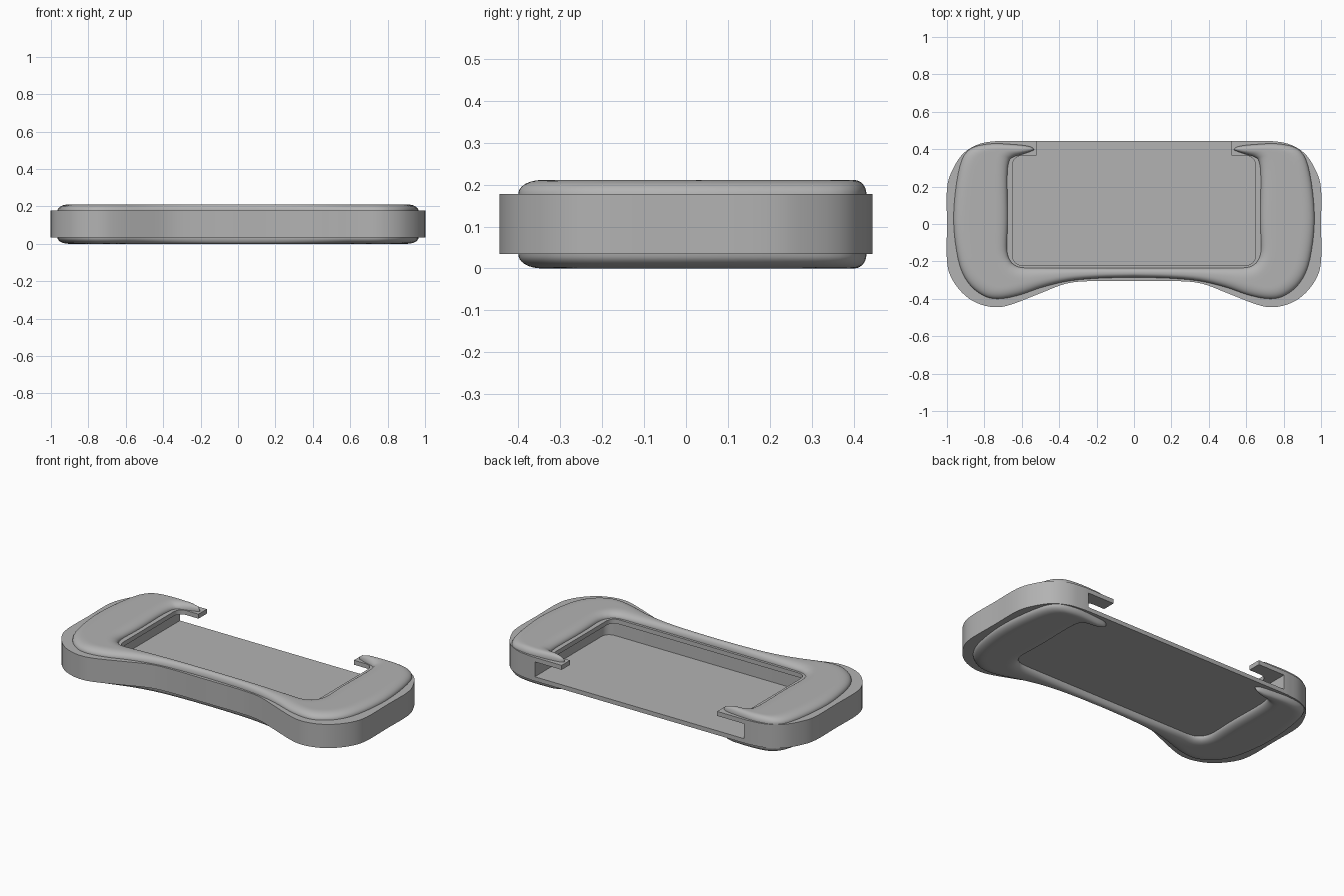
import bpy, bmesh, math
from mathutils import Vector

cube = bpy.data.objects.get("Cube")
if cube:
    bpy.data.objects.remove(cube, do_unlink=True)

BOTTOM, TOP, MID = 0.034, 0.177, 0.1055
PAD_HEIGHT = 0.034

grey = bpy.data.materials.new("matte grey")
grey.use_nodes = True
grey.diffuse_color = (0.45, 0.45, 0.45, 1)
grey.node_tree.nodes["Principled BSDF"].inputs["Base Color"].default_value = (0.45, 0.45, 0.45, 1)


def make_object(name, bm):
    bmesh.ops.recalc_face_normals(bm, faces=bm.faces)
    mesh = bpy.data.meshes.new(name)
    bm.to_mesh(mesh)
    bm.free()
    mesh.materials.append(grey)
    obj = bpy.data.objects.new(name, mesh)
    bpy.context.collection.objects.link(obj)
    return obj


def smooth(obj, degrees):
    bpy.ops.object.select_all(action='DESELECT')
    obj.select_set(True)
    bpy.context.view_layer.objects.active = obj
    bpy.ops.object.shade_smooth_by_angle(angle=math.radians(degrees))


def spline(points, steps):
    """Catmull-Rom curve through an open row of points."""
    p = [Vector(q) for q in points]
    p = [2 * p[0] - p[1]] + p + [2 * p[-1] - p[-2]]
    out = []
    for a, b, c, d in zip(p, p[1:], p[2:], p[3:]):
        for i in range(steps):
            t = i / steps
            out.append(0.5 * (2 * b + (c - a) * t + (2 * a - 5 * b + 4 * c - d) * t * t
                              + (3 * b - a - 3 * c + d) * t ** 3))
    return out + [p[-2]]


def mirrored(row):
    """Continue a row that ends on x = 0 onto the other side."""
    return row + [Vector((-v.x, v.y)) for v in reversed(row[:-1])]


def prism(name, outline, z0, z1):
    bm = bmesh.new()
    face = bm.faces.new([bm.verts.new((v[0], v[1], z0)) for v in outline])
    new = bmesh.ops.extrude_face_region(bm, geom=[face])["geom"]
    bmesh.ops.translate(bm, vec=(0, 0, z1 - z0),
                        verts=[g for g in new if isinstance(g, bmesh.types.BMVert)])
    return make_object(name, bm)


def rounded_box(name, half, y0, y1, r, z0, z1):
    outline = []
    corners = [(half - r, y1 - r), (r - half, y1 - r), (r - half, y0 + r), (half - r, y0 + r)]
    for k, (x, y) in enumerate(corners):
        for i in range(7):
            a = math.radians(90 * k + 15 * i)
            outline.append((x + r * math.cos(a), y + r * math.sin(a)))
    return prism(name, outline, z0, z1)


# Body: waisted tray
half_outline = spline([(0.72, 0.445), (0.82, 0.43), (0.91, 0.38), (0.97, 0.29), (1, 0.19), (1, 0),
                       (1, -0.2), (0.97, -0.3), (0.9, -0.385), (0.82, -0.43), (0.73, -0.445),
                       (0.64, -0.425), (0.5, -0.37), (0.36, -0.318), (0.22, -0.305), (0, -0.305)], 4)
body = prism("tray_body", mirrored(half_outline), BOTTOM, TOP)

# Cut the slot, the window over it and the gap between the hooks
cutters = [rounded_box("slot_cutter", 0.70, -0.245, 0.7, 0.05, 0.06, 0.15),
           rounded_box("window_cutter", 0.65, -0.22, 0.365, 0.05, 0.1, 0.3),
           rounded_box("gap_cutter", 0.52, 0.2, 0.7, 0.01, 0.1, 0.3)]
bpy.context.view_layer.objects.active = body
for cutter in cutters:
    cutter.hide_render = True
    cut = body.modifiers.new(cutter.name, 'BOOLEAN')
    cut.operation, cut.solver, cut.object = 'DIFFERENCE', 'EXACT', cutter
    bpy.ops.object.modifier_apply(modifier=cut.name)
    bpy.data.objects.remove(cutter, do_unlink=True)
smooth(body, 30)

# Pads: rounded cushions lofted between matching outer and inner edges
outer = mirrored(spline([(0.535, 0.40), (0.56, 0.415), (0.64, 0.425), (0.78, 0.428), (0.89, 0.39),
                         (0.94, 0.27), (0.965, 0.03), (0.94, -0.19), (0.89, -0.31), (0.81, -0.38),
                         (0.73, -0.4), (0.62, -0.382), (0.49, -0.338), (0.35, -0.305),
                         (0.19, -0.29), (0, -0.285)], 4))
inner = mirrored(spline([(0.535, 0.395), (0.56, 0.385), (0.6, 0.372), (0.645, 0.358), (0.668, 0.335),
                         (0.678, 0.25), (0.675, 0.03), (0.68, -0.11), (0.676, -0.16),
                         (0.665, -0.19), (0.645, -0.215), (0.6, -0.233), (0.49, -0.235),
                         (0.35, -0.235), (0.19, -0.235), (0, -0.235)], 4))


def pad(name, base, direction):
    bm = bmesh.new()
    count = 24
    rows = []
    for o, i in zip(outer, inner):
        width = (o - i).length
        edge = min(0.07, width / 2)
        rise = PAD_HEIGHT * min(1, (width / 0.05) ** 0.5)
        row = []
        for k in range(count + 1):
            t = 0.5 - 0.5 * math.cos(math.pi * k / count)
            d = min(1, min(t, 1 - t) * width / edge)
            z = rise * math.sqrt(max(0, 1 - (1 - d) ** 2.4))
            p = o.lerp(i, t)
            row.append(bm.verts.new((p.x, p.y, base + direction * z)))
        rows.append(row)
    for a, b in zip(rows, rows[1:]):
        for k in range(count):
            bm.faces.new((a[k], a[k + 1], b[k + 1], b[k]))
        bm.faces.new((a[0], b[0], b[-1], a[-1]))
    for row in (rows[0], rows[-1]):
        bm.faces.new(row)
    smooth(make_object(name, bm), 50)


pad("top_pad", TOP, 1)
pad("bottom_pad", BOTTOM, -1)
